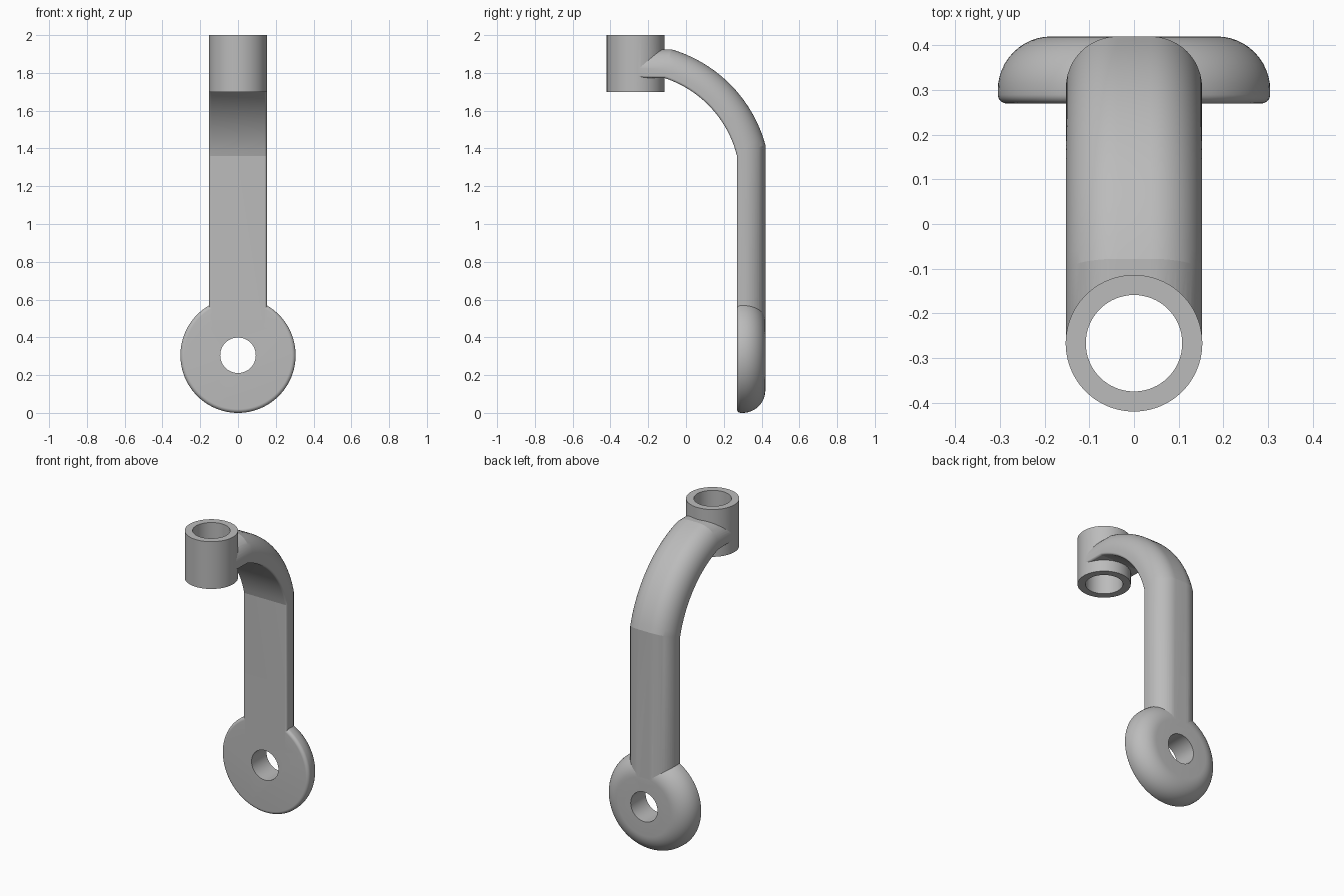
import bpy, bmesh, math
from mathutils import Vector

if "Cube" in bpy.data.objects:
    bpy.data.objects.remove(bpy.data.objects["Cube"])

TUBE_Y, EYE_Z, FRONT, BACK = -0.267, 0.305, 0.27, 0.42

grey = bpy.data.materials.new("plain grey")
grey.diffuse_color = (0.5, 0.5, 0.5, 1)
grey.use_nodes = True
grey.node_tree.nodes["Principled BSDF"].inputs["Base Color"].default_value = grey.diffuse_color


def make_object(name, bm):
    bmesh.ops.recalc_face_normals(bm, faces=bm.faces)
    mesh = bpy.data.meshes.new(name)
    bm.to_mesh(mesh)
    bm.free()
    mesh.materials.append(grey)
    ob = bpy.data.objects.new(name, mesh)
    bpy.context.collection.objects.link(ob)
    return ob


def loft(name, rings):
    """Skin a list of closed rings and cap both ends."""
    bm = bmesh.new()
    loops = [[bm.verts.new(p) for p in ring] for ring in rings]
    n = len(loops[0])
    for a, b in zip(loops, loops[1:]):
        for i in range(n):
            j = (i + 1) % n
            bm.faces.new((a[i], a[j], b[j], b[i]))
    bm.faces.new(loops[0])
    bm.faces.new(loops[-1])
    return make_object(name, bm)


def fillet(cx, cy, r, start, steps):
    """Quarter circle of points, starting at an angle in degrees."""
    return [(cx + r * math.cos(math.radians(start + 90 * k / steps)),
             cy + r * math.sin(math.radians(start + 90 * k / steps)))
            for k in range(steps + 1)]


def lathe(name, profile, axis, n=96):
    """Turn (radius, position) pairs about the tube axis (Z) or eye axis (Y)."""
    rings = []
    for r, h in profile:
        ring = []
        for i in range(n):
            a = 2 * math.pi * i / n
            c, s = r * math.cos(a), r * math.sin(a)
            ring.append((c, TUBE_Y + s, h) if axis == "Z" else (c, h, EYE_Z + s))
        rings.append(ring)
    return loft(name, rings)


def arc(p, q, radius, steps):
    """Arc from p to q in the side plane, bulging up and back."""
    p, q = Vector(p), Vector(q)
    chord = q - p
    half = chord.length / 2
    normal = Vector((chord.y, -chord.x)).normalized()
    centre = (p + q) / 2 - normal * math.sqrt(radius ** 2 - half ** 2)
    a0 = math.atan2(p.y - centre.y, p.x - centre.x)
    a1 = math.atan2(q.y - centre.y, q.x - centre.x)
    return [centre + radius * Vector((math.cos(a0 + (a1 - a0) * k / steps),
                                      math.sin(a0 + (a1 - a0) * k / steps)))
            for k in range(steps + 1)]


# Arm: D-shaped section swept up the straight shank and round the bend
W, T, RB, RF = 0.1525, 0.15, 0.115, 0.012
right = fillet(W - RF, RF, RF, -90, 9) + fillet(W - RB, T - RB, RB, 0, 12)
section = right + [(-x, t) for x, t in reversed(right)]
inner = ([Vector((FRONT, 0.45))] + arc((FRONT, 1.36), (-0.115, 1.773), 0.58, 20)
         + [Vector((TUBE_Y, 1.775))])
outer = ([Vector((BACK, 0.45))] + arc((BACK, 1.42), (-0.078, 1.925), 0.73, 20)
         + [Vector((TUBE_Y, 1.925))])
rings = []
for a, b in zip(inner, outer):
    pts = [(x, a.lerp(b, t / T)) for x, t in section]
    rings.append([(x, p.x, p.y) for x, p in pts])
arm = loft("bracket_arm", rings)

# Round eye with a large back fillet, and the upright tube
R = 0.305
eye = lathe("lower_eye", [(x, FRONT + t) for x, t in
            fillet(R - 0.02, 0.02, 0.02, -90, 9) + fillet(R - 0.12, 0.03, 0.12, 0, 12)], "Y")
tube = lathe("upper_tube", [(0.153, 1.70), (0.153, 2.0)], "Z")

# Bores
eye_bore = lathe("eye_bore_cutter", [(0.094, 0.1), (0.094, 0.6)], "Y", 64)
tube_bore = lathe("tube_bore_cutter", [(0.108, 1.5), (0.108, 2.2)], "Z", 64)

# Join the solids, then drill both bores
bpy.context.view_layer.objects.active = arm
arm.select_set(True)
for other, op in ((eye, "UNION"), (tube, "UNION"),
                  (eye_bore, "DIFFERENCE"), (tube_bore, "DIFFERENCE")):
    mod = arm.modifiers.new(other.name, "BOOLEAN")
    mod.operation, mod.solver, mod.object = op, "EXACT", other
    bpy.ops.object.modifier_apply(modifier=mod.name)
    bpy.data.objects.remove(other)

bpy.ops.object.shade_smooth_by_angle(angle=math.radians(11))
